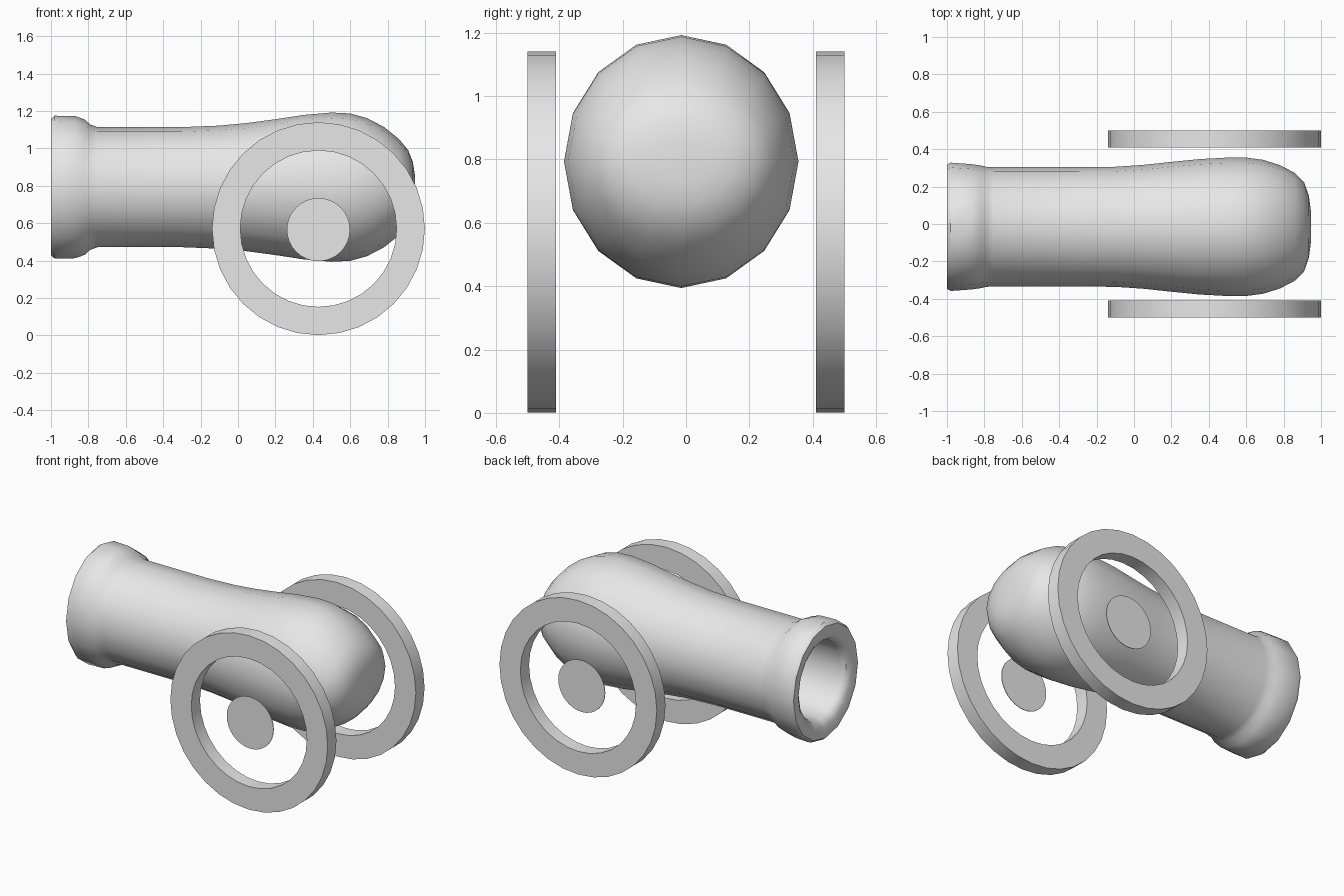
import bpy, bmesh, math
from mathutils import Vector

if "Cube" in bpy.data.objects:
    bpy.data.objects.remove(bpy.data.objects["Cube"])

grey = bpy.data.materials.new("plain grey")
grey.diffuse_color = (0.8, 0.8, 0.8, 1)
grey.use_nodes = True
grey.node_tree.nodes["Principled BSDF"].inputs["Base Color"].default_value = grey.diffuse_color


def finish(bm, name, angle=40):
    """Turn a bmesh into a named, smoothed object."""
    bmesh.ops.recalc_face_normals(bm, faces=bm.faces)
    mesh = bpy.data.meshes.new(name)
    bm.to_mesh(mesh)
    bm.free()
    mesh.materials.append(grey)
    obj = bpy.data.objects.new(name, mesh)
    bpy.context.collection.objects.link(obj)
    bpy.ops.object.select_all(action='DESELECT')
    obj.select_set(True)
    bpy.context.view_layer.objects.active = obj
    bpy.ops.object.shade_smooth_by_angle(angle=math.radians(angle))
    return obj


def bridge(bm, a, b):
    """Join two closed rings of vertices with quads."""
    n = len(a)
    for i in range(n):
        j = (i + 1) % n
        bm.faces.new((a[i], a[j], b[j], b[i]))


# Barrel: 16-sided oval rings (x, height radius, width radius),
# from the bottom of the bore, out over the lip, to the rounded breech
profile = [
    (0.30, 0.25, 0.24), (-0.94, 0.25, 0.235), (-0.975, 0.265, 0.245),
    (-0.995, 0.30, 0.275), (-1.0, 0.365, 0.333), (-0.98, 0.382, 0.343),
    (-0.87, 0.380, 0.335), (-0.82, 0.362, 0.328), (-0.79, 0.335, 0.321),
    (-0.75, 0.321, 0.319), (-0.30, 0.321, 0.319), (-0.10, 0.329, 0.321),
    (0.05, 0.343, 0.331), (0.20, 0.363, 0.347), (0.35, 0.386, 0.362),
    (0.50, 0.399, 0.370), (0.60, 0.394, 0.370), (0.69, 0.369, 0.358),
    (0.78, 0.322, 0.330), (0.86, 0.258, 0.288), (0.91, 0.198, 0.238),
    (0.935, 0.135, 0.165), (0.945, 0.07, 0.09),
]
SIDES = 16
CY, CZ = -0.015, 0.793
bm = bmesh.new()
rings = []
for x, rz, ry in profile:
    rings.append([bm.verts.new((x, CY + ry * math.sin(t), CZ + rz * math.cos(t)))
                  for t in (math.tau * k / SIDES for k in range(SIDES))])
for a, b in zip(rings, rings[1:]):
    bridge(bm, a, b)
bm.faces.new(rings[0])
bm.faces.new(rings[-1])
finish(bm, "barrel")

# Wheels: flat rims with a square section, and thin hub plates
WX, WZ = 0.43, 0.571


def circle(bm, r, y, n, z=WZ):
    return [bm.verts.new((WX + r * math.sin(math.tau * k / n), y,
                          z + r * math.cos(math.tau * k / n))) for k in range(n)]


for label, y0, y1, hub_y in (("front", -0.50, -0.41, -0.487),
                             ("back", 0.41, 0.50, 0.462)):
    bm = bmesh.new()
    section = [(0.569, y0), (0.569, y1), (0.418, y1), (0.418, y0)]
    loops = [circle(bm, r, y, 32) for r, y in section]
    for i in range(4):
        bridge(bm, loops[i], loops[(i + 1) % 4])
    finish(bm, label + "_wheel_rim")

    bm = bmesh.new()
    near, far = (circle(bm, 0.169, hub_y + d, 32, 0.566) for d in (-0.002, 0.002))
    bridge(bm, near, far)
    bm.faces.new(near)
    bm.faces.new(far)
    finish(bm, label + "_wheel_hub")
